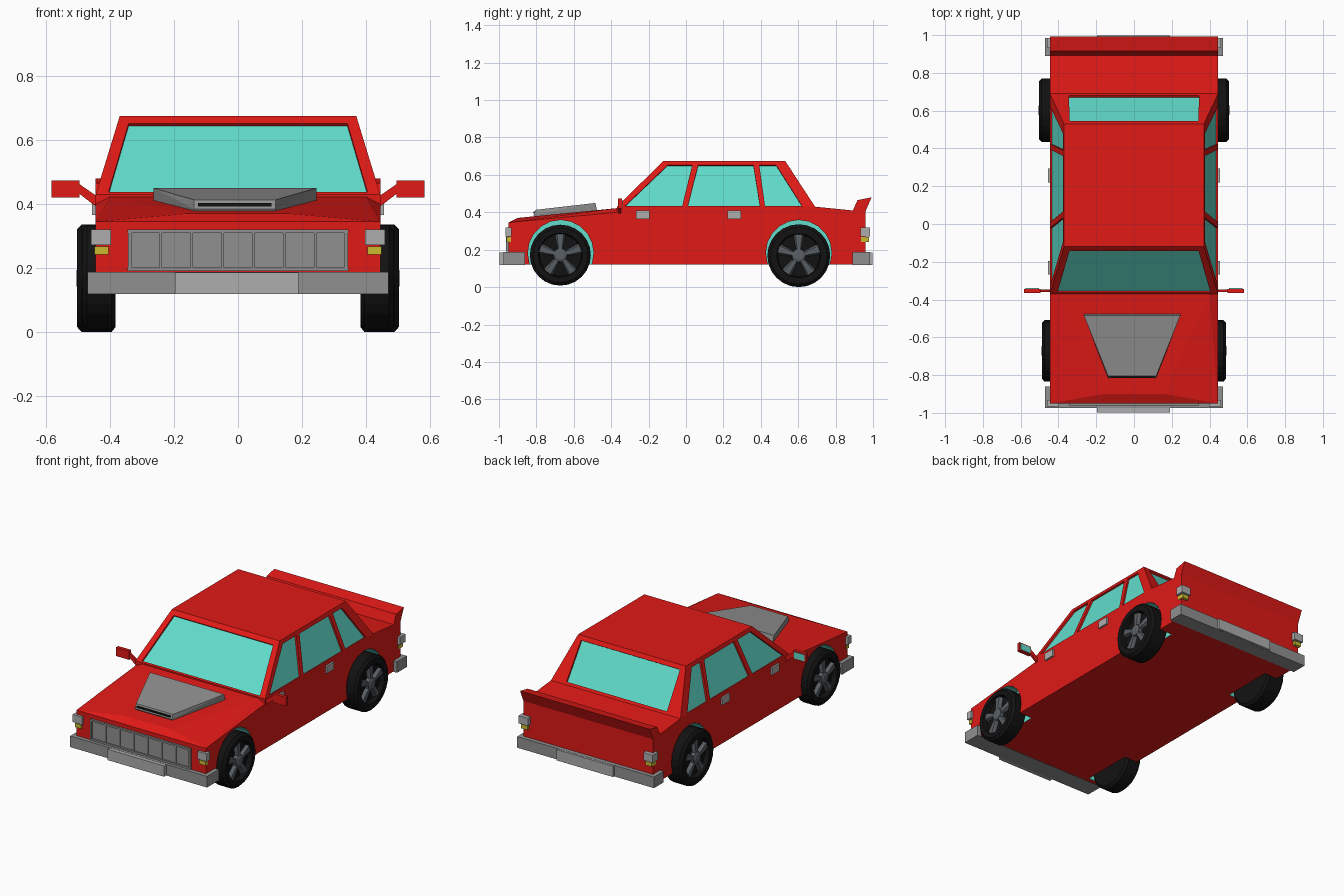
import bpy, bmesh, math
from mathutils import Vector

if "Cube" in bpy.data.objects:
    bpy.data.objects.remove(bpy.data.objects["Cube"])


def material(name, rgb):
    m = bpy.data.materials.new(name)
    m.diffuse_color = (*rgb, 1)
    m.use_nodes = True
    m.node_tree.nodes["Principled BSDF"].inputs["Base Color"].default_value = m.diffuse_color
    return m


RED = material("red_paint", (0.75, 0.01, 0.008))
GLASS = material("teal_glass", (0.12, 0.72, 0.6))
BLACK = material("black_rubber", (0.006, 0.006, 0.006))
STEEL = material("dark_steel", (0.1, 0.115, 0.13))
GREY = material("grey_trim", (0.28, 0.28, 0.28))
LIGHT = material("light_grey", (0.42, 0.42, 0.42))
YELLOW = material("yellow_lamp", (0.6, 0.5, 0.03))


def finish(name, bm, mat):
    bmesh.ops.recalc_face_normals(bm, faces=bm.faces[:])
    me = bpy.data.meshes.new(name)
    bm.to_mesh(me)
    bm.free()
    me.materials.append(mat)
    ob = bpy.data.objects.new(name, me)
    bpy.context.collection.objects.link(ob)
    return ob


def hulls(name, groups, mat):
    """One object made of several convex solids, one per point group."""
    bm = bmesh.new()
    for pts in groups:
        vs = [bm.verts.new(p) for p in pts]
        bmesh.ops.convex_hull(bm, input=vs)
    bmesh.ops.dissolve_limit(bm, angle_limit=0.01, verts=bm.verts[:], edges=bm.edges[:])
    return finish(name, bm, mat)


def box(x0, x1, y0, y1, z0, z1):
    return [(x, y, z) for x in (x0, x1) for y in (y0, y1) for z in (z0, z1)]


def mirrored(pts):
    return [(s * x, y, z) for s in (1, -1) for x, y, z in pts]


def prism(name, profile, x0, x1, mat):
    """Side profile (y, z) extruded along x."""
    bm = bmesh.new()
    a = [bm.verts.new((x0, y, z)) for y, z in profile]
    b = [bm.verts.new((x1, y, z)) for y, z in profile]
    bm.faces.new(a)
    bm.faces.new(b[::-1])
    for i in range(len(a)):
        j = (i + 1) % len(a)
        bm.faces.new((a[i], a[j], b[j], b[i]))
    return finish(name, bm, mat)


def lathe(name, profile, cy, cz, mat, n=24):
    """Profile of (x, radius) spun around an axle along x, with capped ends."""
    bm = bmesh.new()
    rings = []
    for x, r in profile:
        rings.append([bm.verts.new((x, cy + r * math.cos(2 * math.pi * i / n),
                                    cz + r * math.sin(2 * math.pi * i / n))) for i in range(n)])
    for a, b in zip(rings, rings[1:]):
        for i in range(n):
            j = (i + 1) % n
            bm.faces.new((a[i], a[j], b[j], b[i]))
    bm.faces.new(rings[0])
    bm.faces.new(rings[-1])
    return finish(name, bm, mat)


def cut(ob, cutter):
    mod = ob.modifiers.new("cut", 'BOOLEAN')
    mod.operation = 'DIFFERENCE'
    mod.solver = 'EXACT'
    mod.material_mode = 'TRANSFER'
    mod.object = cutter
    bpy.context.view_layer.objects.active = ob
    bpy.ops.object.modifier_apply(modifier=mod.name)
    bpy.data.objects.remove(cutter)


# lower body with wheel arches lined in teal
body = prism("body", [(-.95, .12), (-.95, .345), (-.37, .40), (-.37, .43), (.69, .43),
                      (.89, .41), (.96, .41), (.96, .12)], -.445, .445, RED)
for s in (1, -1):
    for y in (-.67, .603):
        cut(body, lathe("arch_cutter", [(s * .355, .176), (s * .5, .176)], y, .183, GLASS, 20))

# crowned hood and rear spoiler
hulls("hood", [mirrored([(.445, -.95, .345), (.445, -.37, .40), (.16, -.90, .37),
                         (.40, -.37, .422), (.3, -.37, .39)])], RED)
prism("spoiler", [(.89, .405), (.917, .465), (.992, .48), (.96, .405)], -.445, .445, RED)

# hood scoop with dark intake
hulls("hood_scoop", [[(x - .01, y, z) for x, y, z in mirrored(
    [(.255, -.485, .45), (.255, -.475, .41), (.127, -.805, .413), (.127, -.815, .385),
     (.127, -.80, .36)])]], GREY)
hulls("scoop_intake", [box(-.125, .105, -.816, -.79, .393, .403)], BLACK)

# cabin
cabin = hulls("cabin", [mirrored([(.445, -.37, .43), (.445, .69, .43),
                                  (.37, -.12, .675), (.37, .53, .675)])], RED)


def ramp(z):
    return (z - .43) / .245


def side(s, pts):
    return [(s * (.445 - .075 * ramp(z)), y, z) for y, z in pts]


ZB, ZT = .435, .652
windows = [("windshield", [(x, -.37 + .25 * ramp(z), z) for x, z in
                           ((-.405, .437), (.405, .437), (.342, ZT), (-.342, ZT))]),
           ("rear_window", [(x, .69 - .16 * ramp(z), z) for x, z in
                            ((-.345, .445), (.345, .445), (.34, ZT), (-.34, ZT))])]
for s, label in ((1, "right"), (-1, "left")):
    windows += [
        (label + "_front_window", side(s, [(-.325, ZB), (-.02, ZB), (.033, ZT), (-.098, ZT)])),
        (label + "_rear_door_window", side(s, [(.01, ZB), (.395, ZB), (.36, ZT), (.065, ZT)])),
        (label + "_quarter_window", side(s, [(.422, ZB), (.62, ZB), (.482, ZT), (.392, ZT)]))]

# recessed window openings and glass
for name, quad in windows:
    q = [Vector(p) for p in quad]
    n = (q[1] - q[0]).cross(q[3] - q[0]).normalized()
    if n.dot(sum(q, Vector()) / 4 - Vector((0, .15, .35))) < 0:
        n = -n
    cut(cabin, hulls("window_cutter", [[p + n * d for p in q for d in (-.014, .03)]], RED))
    hulls(name, [[p + n * d for p in q for d in (-.016, -.011)]], GLASS)

# bumpers with raised centre sections
for end, s in (("front", -1), ("rear", 1)):
    hulls(end + "_bumper", [box(-.47, .47, s * .975 if s < 0 else .89,
                                -.86 if s < 0 else .985, .118, .187)], GREY)
    hulls(end + "_bumper_centre", [box(-.197, .19, s * .95, s * .998, .119, .186)], LIGHT)
    for t, label in ((1, "right"), (-1, "left")):
        hulls(f"{end}_{label}_lamp",
              [box(t * .397, t * .46, s * .932, s * (.965 if s < 0 else .985), .272, .32)], LIGHT)
        hulls(f"{end}_{label}_indicator",
              [box(t * .405, t * .449, s * .935, s * (.96 if s < 0 else .978), .242, .267)], YELLOW)

# grille: back panel, frame and vertical bars
hulls("grille_panel", [box(-.34, .34, -.953, -.94, .195, .315)], GREY)
bars = [box(-.345, .345, -.962, -.945, z, z + .011) for z in (.19, .309)]
bars += [box(x - .006, x + .006, -.962, -.945, .19, .32) for x in (-.338, .338)]
bars += [box(x - .004, x + .004, -.958, -.945, .2, .31)
         for x in [-.338 + .676 * i / 7 for i in range(1, 7)]]
hulls("grille_frame", bars, GREY)

# door handles and mirrors
for s, label in ((1, "right"), (-1, "left")):
    hulls(label + "_door_handles", [box(s * .44, s * .456, y, y + .072, .365, .41)
                                    for y in (-.267, .221)], LIGHT)
    hulls(label + "_mirror", [
        box(s * .495, s * .583, -.364, -.343, .42, .474),
        [(s * x, y, z) for y in (-.36, -.347)
         for x, z in ((.435, .42), (.435, .385), (.5, .435), (.5, .465))]], RED)
    hulls(label + "_mirror_glass", [box(s * .503, s * .575, -.345, -.340, .427, .467)], GLASS)

# wheels: tyre, five flared spokes and hub
for s, label in ((1, "right"), (-1, "left")):
    for end, cy, cz, xi, xo, r in (("front", -.672, .171, .383, .488, .163),
                                   ("rear", .603, .168, .383, .504, .168)):
        name = f"{end}_{label}"
        lathe(name + "_tyre", [(s * x, q) for x, q in (
            (xi, .11), (xi, r - .015), (xi + .012, r), (xo - .015, r), (xo, r - .016),
            (xo, .118), (xo - .03, .112))], cy, cz, BLACK)
        spokes = []
        for k in range(5):
            a = math.pi / 2 + k * 2 * math.pi / 5
            pts = []
            for rad, w, x in ((.025, .013, xo - .006), (.114, .03, xo - .012)):
                for dx, f in ((0, .6), (-.022, 1)):
                    for t in (-w * f, w * f):
                        pts.append((s * (x + dx), cy + rad * math.cos(a) - t * math.sin(a),
                                    cz + rad * math.sin(a) + t * math.cos(a)))
            spokes.append(pts)
        hulls(name + "_spokes", spokes, STEEL)
        lathe(name + "_hub", [(s * (xo - .03), .038), (s * (xo - .005), .036),
                              (s * (xo + .001), .024)], cy, cz, STEEL, 12)
